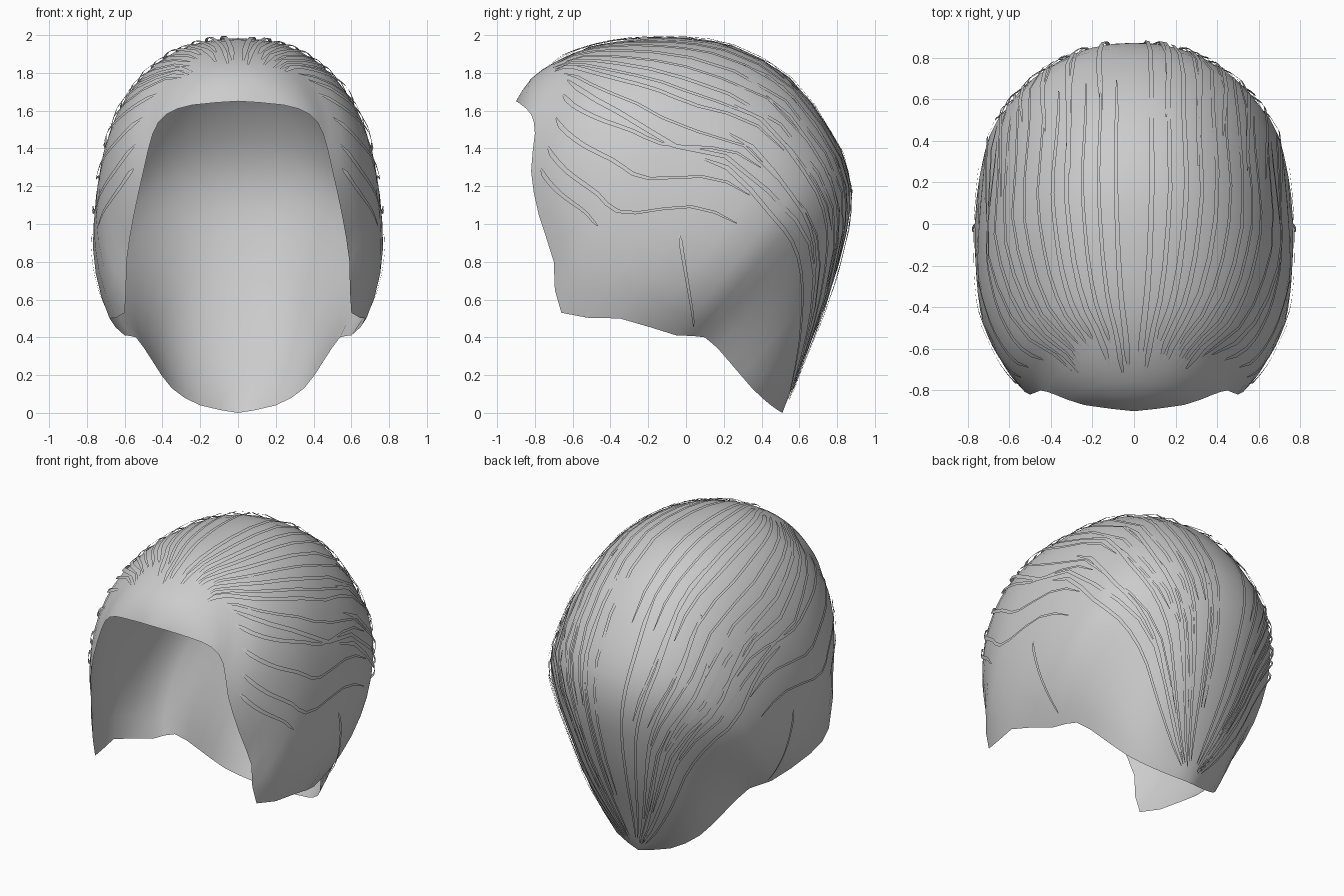
import bpy, bmesh, math, random
from mathutils import Vector

cube = bpy.data.objects.get("Cube")
if cube:
    bpy.data.objects.remove(cube)
random.seed(4)

grey = bpy.data.materials.new("hair_grey")
grey.use_nodes = True
grey.diffuse_color = (0.6, 0.6, 0.6, 1)
grey.node_tree.nodes["Principled BSDF"].inputs["Base Color"].default_value = (0.6, 0.6, 0.6, 1)

# Sections from fringe to nape: crown (y, z), hem (x, y, z), sweep angle
SECTIONS = [
    (-.90, 1.65, 0, -.90, 1.65, 1.0),
    (-.82, 1.77, .24, -.87, 1.63, 1.1),
    (-.69, 1.86, .38, -.82, 1.58, 1.3),
    (-.55, 1.92, .45, -.80, 1.48, 1.6),
    (-.40, 1.96, .50, -.82, 1.28, 2.0),
    (-.22, 1.98, .55, -.78, 1.05, 2.14),
    (0, 1.98, .59, -.70, .80, 2.2),
    (.25, 1.94, .60, -.66, .53, 2.25),
    (.55, 1.77, .68, -.35, .50, 2.08),
    (.79, 1.45, .60, -.05, .41, 2.2),
    (.87, 1.20, .54, .10, .40, 2.08),
    (.85, .95, .45, .23, .27, 1.95),
    (.75, .60, .35, .35, .13, 1.8),
    (.62, .28, .20, .45, .04, 1.65),
    (.51, 0, 0, .51, 0, 1.6),
]
LAST = len(SECTIONS) - 1


def section(t):
    """Catmull-Rom blend of the section values at t."""
    i = min(int(t), LAST - 1)
    f = t - i
    rows = [SECTIONS[max(0, min(LAST, i + k))] for k in (-1, 0, 1, 2)]
    return [b + f / 2 * (c - a + f * (2*a - 5*b + 4*c - d + f * (3*(b - c) + d - a)))
            for a, b, c, d in zip(*rows)]


def surface(t, u):
    """Point on the cap: t runs fringe to nape, u from crown line to hem."""
    cy, cz, hx, hy, hz, sweep = section(t)
    angle = abs(u) * sweep
    s = (1 - math.cos(angle)) / (1 - math.cos(sweep))
    x = hx * (math.sin(angle) / math.sin(sweep)) ** 0.9
    return Vector((math.copysign(x, u), cy + (hy - cy) * s, cz + (hz - cz) * s))


def finish(name, bm):
    mesh = bpy.data.meshes.new(name)
    bm.to_mesh(mesh)
    bm.free()
    mesh.materials.append(grey)
    obj = bpy.data.objects.new(name, mesh)
    bpy.context.collection.objects.link(obj)
    for p in mesh.polygons:
        p.use_smooth = True
    return obj


def bridge(bm, rows):
    for a, b in zip(rows, rows[1:]):
        for j in range(len(a) - 1):
            bm.faces.new((a[j], a[j + 1], b[j + 1], b[j]))


# Open cap of hair
bm = bmesh.new()
U, T = 14, LAST * 2
bridge(bm, [[bm.verts.new(surface(i / 2, j / U)) for j in range(-U, U + 1)]
            for i in range(T + 1)])
bmesh.ops.remove_doubles(bm, verts=bm.verts, dist=0.001)
bmesh.ops.recalc_face_normals(bm, faces=bm.faces)
top = max(bm.faces, key=lambda f: f.calc_center_median().z)
if top.normal.z < 0:
    bmesh.ops.reverse_faces(bm, faces=bm.faces)
finish("hair_cap", bm)


def strand(bm, start, end, side, width=0.03, lift=0.012, steps=13):
    """Thin ribbon lying just above the cap between two (t, u) points."""
    rows = []
    for k in range(steps + 1):
        f = k / steps
        t = start[0] + (end[0] - start[0]) * f
        u = start[1] + (end[1] - start[1]) * f
        p = surface(t, u)
        across = surface(t, u + .02) - surface(t, u - .02)
        along = surface(min(t + .05, LAST), u) - surface(t - .05, u)
        normal = across.cross(along).normalized()
        if normal.dot(p - Vector((0, 0, 1))) < 0:
            normal.negate()
        w = width * (1 - .5 * f) * (.35 if k in (0, steps) else 1)
        half = across.normalized() * w / 2
        mid = p + normal * lift * (.3 if k == 0 else 1)
        pair = [mid - half, mid + half]
        rows.append([bm.verts.new((v.x * side, v.y, v.z)) for v in pair])
    bridge(bm, rows)
    bmesh.ops.recalc_face_normals(bm, faces=bm.faces)


# Long strands swept from the fringe over the crown to the nape
bm = bmesh.new()
for side in (-1, 1):
    for i in range(11):
        u = .04 + .042 * i
        start = random.uniform(1.7, 3.2)
        end = random.choice((8.5, 10.5, 12.5, 13.4, 13.6))
        strand(bm, (start, u + .1 * i / 11), (end, u), side,
               random.uniform(.02, .035), random.uniform(.01, .018))
finish("crown_strands", bm)

# Strands gathered at the back of the head
bm = bmesh.new()
for side in (-1, 1):
    for i in range(6):
        u = .08 + .09 * i
        strand(bm, (random.uniform(7, 8.5), u), (13.5, u + .05), side, .028, .014)
finish("nape_strands", bm)

# Short strands on the temples and by the ears
bm = bmesh.new()
for side in (-1, 1):
    for start, end in (((3.3, .65), (8.4, .47)), ((3.7, .75), (8.5, .55)),
                       ((4, .85), (8.6, .63)), ((4.3, .92), (6.6, .78)),
                       ((8, .74), (9.2, .95))):
        strand(bm, start, end, side)
finish("temple_strands", bm)
